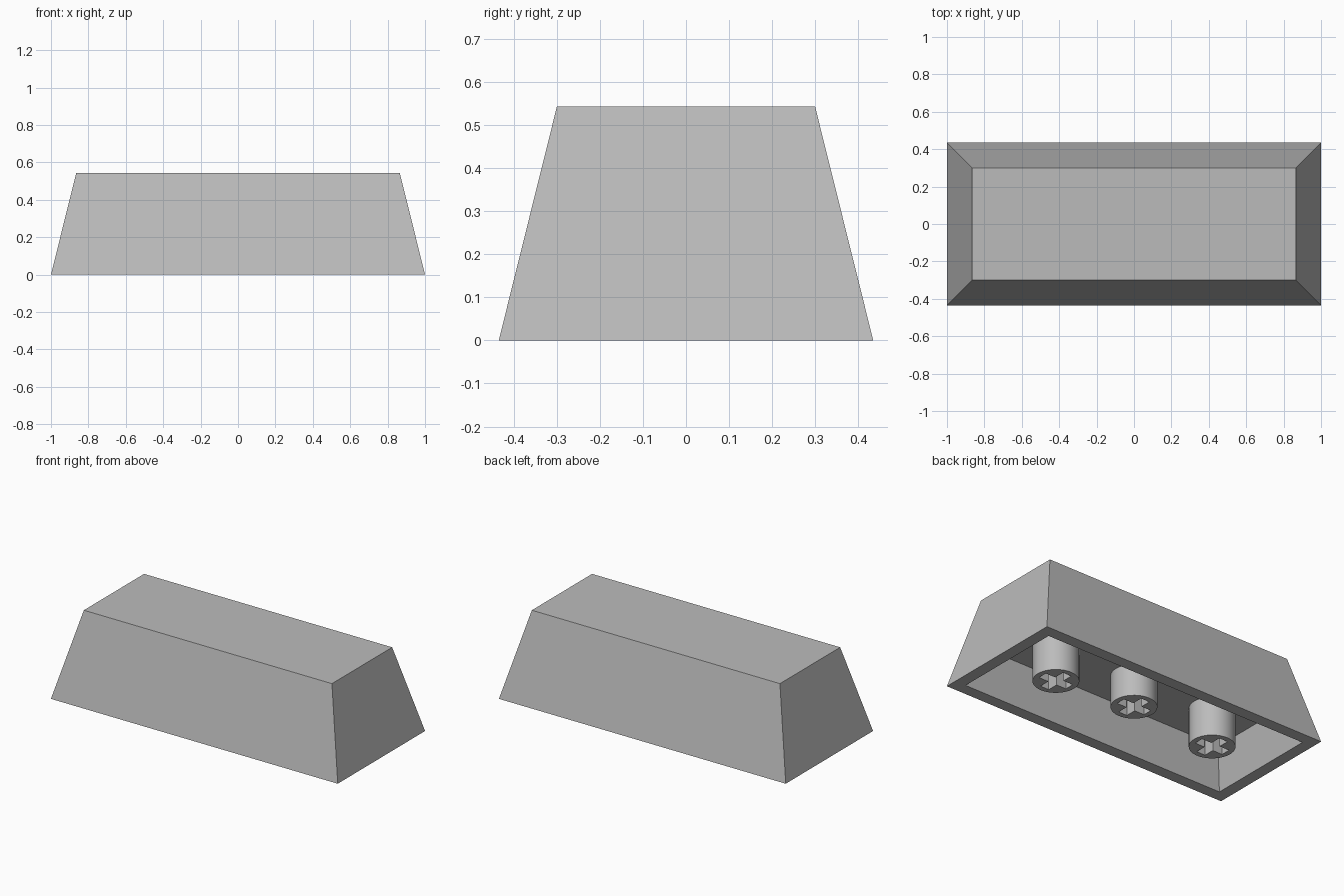
import bpy
import bmesh
from math import radians

if "Cube" in bpy.data.objects:
    bpy.data.objects.remove(bpy.data.objects["Cube"])

BASE_X, BASE_Y, HEIGHT = 1.0, 0.435, 0.543   # half sizes of the base, full height
SLOPE = 0.135 / HEIGHT                       # inward lean of the walls
WALL, CEILING = 0.074, 0.245                 # rim width, cavity depth
STEM_RADIUS, SPACING = 0.131, 0.57

grey = bpy.data.materials.new("light_grey_plastic")
grey.use_nodes = True
grey.diffuse_color = (0.5, 0.5, 0.5, 1)
grey.node_tree.nodes["Principled BSDF"].inputs["Base Color"].default_value = grey.diffuse_color


def make_object(name, bm):
    bmesh.ops.recalc_face_normals(bm, faces=bm.faces)
    mesh = bpy.data.meshes.new(name)
    bm.to_mesh(mesh)
    bm.free()
    obj = bpy.data.objects.new(name, mesh)
    mesh.materials.append(grey)
    bpy.context.collection.objects.link(obj)
    return obj


def ring(bm, inset, z):
    """Rectangle of vertices, inset from the base outline."""
    x, y = BASE_X - inset, BASE_Y - inset
    return [bm.verts.new((sx * x, sy * y, z))
            for sx, sy in ((-1, -1), (1, -1), (1, 1), (-1, 1))]


# Hollow tapered cap: top, outer walls, rim, inner walls, ceiling
bm = bmesh.new()
rings = [ring(bm, SLOPE * HEIGHT, HEIGHT), ring(bm, 0, 0),
         ring(bm, WALL, 0), ring(bm, WALL + SLOPE * CEILING, CEILING)]
bm.faces.new(rings[0])
bm.faces.new(rings[-1])
for a, b in zip(rings, rings[1:]):
    for i in range(4):
        j = (i + 1) % 4
        bm.faces.new((a[i], a[j], b[j], b[i]))
make_object("cap_shell", bm)


def make_cross_cutter(x, z):
    """Plus-shaped prism for the socket."""
    long, thin, depth = 0.098, 0.03, 0.19
    outline = [(long, -thin), (long, thin), (thin, thin)]
    points = []
    for _ in range(4):
        points += outline
        outline = [(-py, px) for px, py in outline]
    bm = bmesh.new()
    face = bm.faces.new([bm.verts.new((x + px, py, z - 0.05)) for px, py in points])
    moved = bmesh.ops.extrude_face_region(bm, geom=[face])["geom"]
    verts = [v for v in moved if isinstance(v, bmesh.types.BMVert)]
    bmesh.ops.translate(bm, verts=verts, vec=(0, 0, depth + 0.05))
    cutter = make_object("socket_cutter", bm)
    cutter.hide_render = True
    return cutter


# Round stems with cross sockets; the middle one is slightly shorter
for name, x, z in (("right_stem", -SPACING, 0), ("middle_stem", 0, 0.045),
                   ("left_stem", SPACING, 0)):
    top = CEILING + 0.01
    bpy.ops.mesh.primitive_cylinder_add(vertices=48, radius=STEM_RADIUS, depth=top - z,
                                        location=(x, 0, (top + z) / 2))
    stem = bpy.context.object
    stem.name = name
    stem.data.materials.append(grey)
    cutter = make_cross_cutter(x, z)
    cut = stem.modifiers.new("cross_socket", "BOOLEAN")
    cut.operation, cut.solver, cut.object = "DIFFERENCE", "EXACT", cutter
    bpy.ops.object.modifier_apply(modifier=cut.name)
    bpy.data.objects.remove(cutter)
    bpy.ops.object.shade_smooth_by_angle(angle=radians(30))
